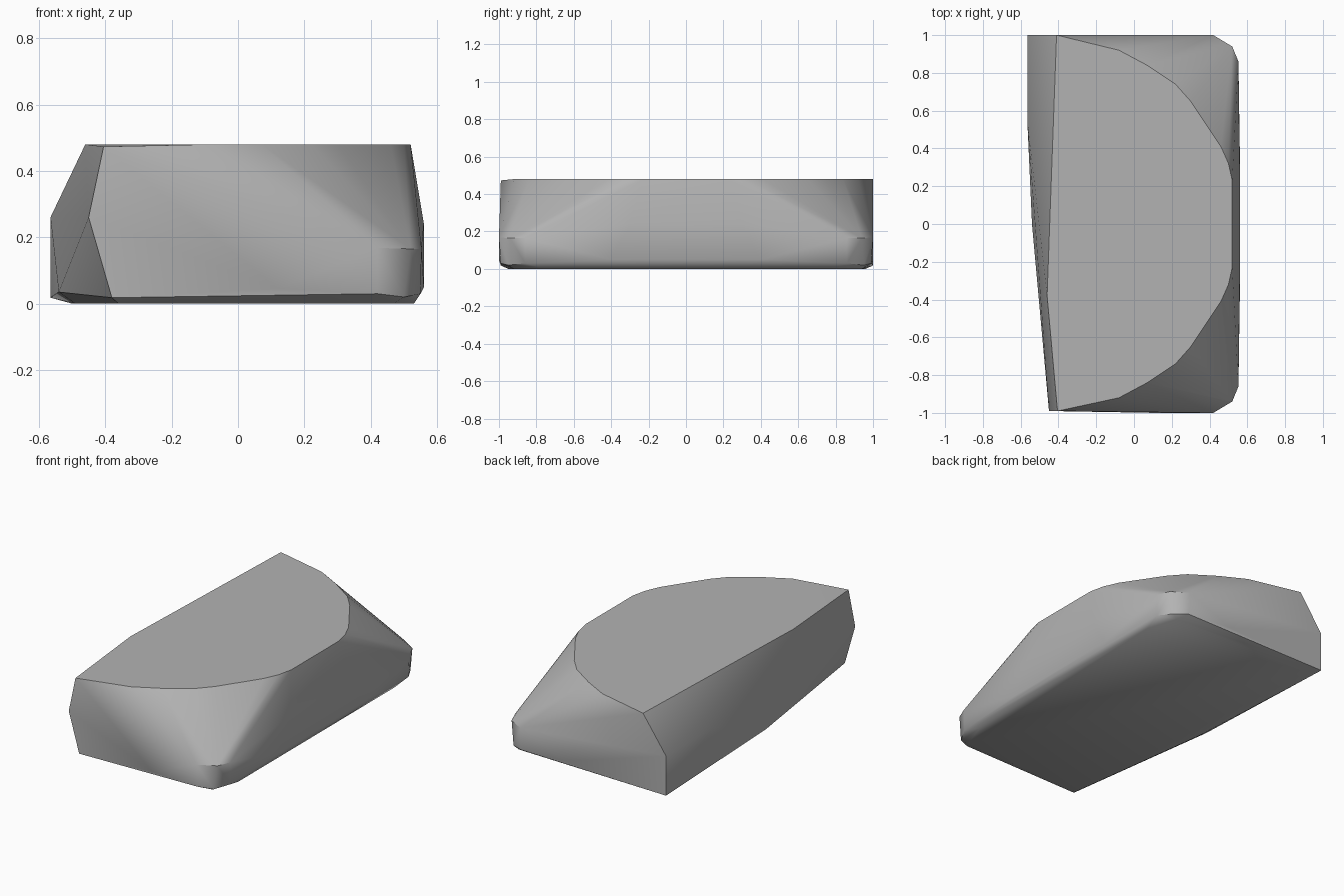
import bpy
import bmesh
import math

cube = bpy.data.objects.get("Cube")
if cube:
    bpy.data.objects.remove(cube, do_unlink=True)

stone = bpy.data.materials.new("stone grey")
stone.use_nodes = True
colour = (0.45, 0.45, 0.45, 1)
stone.diffuse_color = colour
stone.node_tree.nodes["Principled BSDF"].inputs["Base Color"].default_value = colour


def mirrored(points):
    """Repeat points front to back."""
    return [(x, s * y, z) for x, y, z in points for s in (1, -1)]


# Flat top with a curved right edge
top = mirrored([(x, y, 0.48) for x, y in (
    (-0.08, 0.92), (0.07, 0.84), (0.22, 0.74), (0.3, 0.65),
    (0.46, 0.41), (0.5, 0.32), (0.52, 0.23))])
top += [(-0.41, 1, 0.48), (-0.46, -0.38, 0.48), (-0.405, -0.99, 0.473)]

# Chipped corners on the curved side
corners = mirrored([(0.42, 1, 0.168), (0.52, 0.94, 0.165), (0.553, 0.86, 0.165),
                    (0.42, 0.99, 0.03), (0.5, 0.95, 0.02), (0.55, 0.86, 0.03)])
flank = mirrored([(0.56, 0.3, 0.24), (0.56, 0.4, 0.05)])

# Broken straight side
break_face = [(-0.565, 1, 0.26), (-0.565, 0.55, 0.26), (-0.565, 1, 0.018),
              (-0.54, 0, 0.035), (-0.45, -0.99, 0.26), (-0.38, -0.99, 0.018)]

# Underside, slightly inset
underside = [(-0.5, 0.96, 0), (-0.49, 0, 0), (-0.36, -0.95, 0),
             (0.47, 0.94, 0), (0.47, -0.92, 0), (0.53, 0.75, 0), (0.53, -0.75, 0)]
rim = mirrored([(0.12, 1, 0.045)])

bm = bmesh.new()
for p in top + corners + flank + break_face + underside + rim:
    bm.verts.new(p)
hull = bmesh.ops.convex_hull(bm, input=bm.verts)
spare = {g for g in hull["geom_interior"] + hull["geom_unused"]
         if isinstance(g, bmesh.types.BMVert)}
bmesh.ops.delete(bm, geom=list(spare), context='VERTS')
bmesh.ops.dissolve_limit(bm, angle_limit=math.radians(0.5),
                         verts=bm.verts, edges=bm.edges)
bmesh.ops.recalc_face_normals(bm, faces=bm.faces)

mesh = bpy.data.meshes.new("stone_slab")
bm.to_mesh(mesh)
bm.free()
mesh.materials.append(stone)
slab = bpy.data.objects.new("stone_slab", mesh)
bpy.context.collection.objects.link(slab)

# Soft facets with sharp main edges
bpy.ops.object.select_all(action='DESELECT')
slab.select_set(True)
bpy.context.view_layer.objects.active = slab
bpy.ops.object.shade_smooth_by_angle(angle=math.radians(35))
